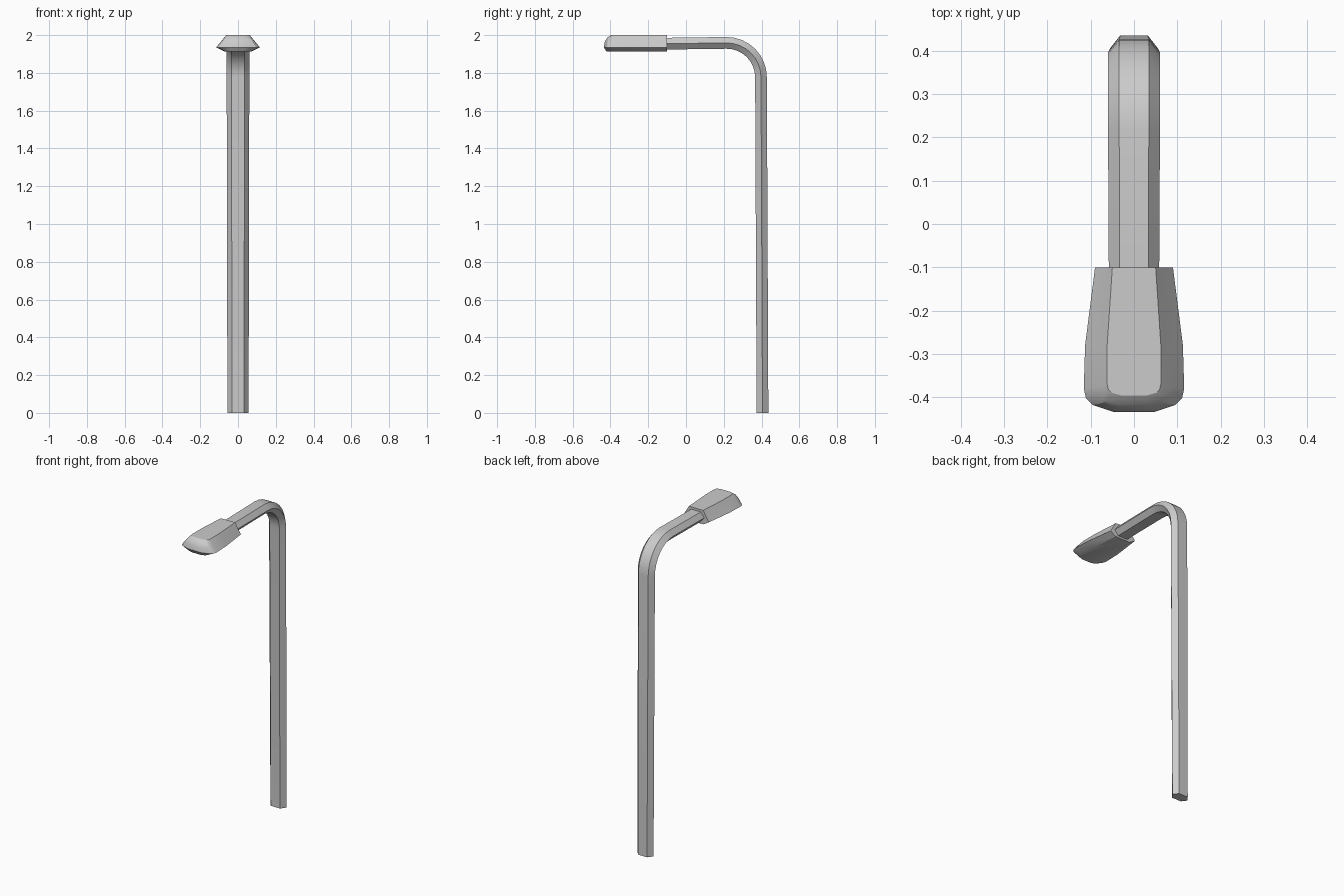
import bpy, bmesh, math

if "Cube" in bpy.data.objects:
    bpy.data.objects.remove(bpy.data.objects["Cube"])


def make_object(name, verts, faces):
    mesh = bpy.data.meshes.new(name)
    mesh.from_pydata(verts, [], faces)
    bm = bmesh.new()
    bm.from_mesh(mesh)
    bmesh.ops.recalc_face_normals(bm, faces=bm.faces[:])
    bm.to_mesh(mesh)
    bm.free()
    ob = bpy.data.objects.new(name, mesh)
    bpy.context.collection.objects.link(ob)
    bpy.ops.object.select_all(action='DESELECT')
    bpy.context.view_layer.objects.active = ob
    ob.select_set(True)
    bpy.ops.object.shade_smooth_by_angle(angle=math.radians(28))
    return ob


def loft(name, rings):
    """Join equal-sized closed rings and cap both ends."""
    n = len(rings[0])
    verts = [p for ring in rings for p in ring]
    faces = [(r * n + i, r * n + (i + 1) % n, (r + 1) * n + (i + 1) % n, (r + 1) * n + i)
             for r in range(len(rings) - 1) for i in range(n)]
    faces += [tuple(range(n)), tuple(range(len(verts) - n, len(verts)))]
    return make_object(name, verts, faces)


# Pole and arm: flattened hexagon swept up, round the bend and forward
# station = (y, z, angle of the section's outward direction, half width)
stations = [(0.405, 0, 0, 0.056)]
for i in range(9):
    a = math.pi / 2 * i / 8
    stations.append((0.215 + 0.182 * math.cos(a), 1.777 + 0.182 * math.sin(a), a, 0.06))
stations.append((-0.15, 1.954, math.pi / 2, 0.058))

rings = []
for y, z, a, w in stations:
    section = [(w, 0), (w * 0.57, 0.031), (-w * 0.57, 0.031),
               (-w, 0), (-w * 0.57, -0.031), (w * 0.57, -0.031)]
    rings.append([(x, y + d * math.cos(a), z + d * math.sin(a)) for x, d in section])
loft("pole_and_arm", rings)

# Lamp head: stacked plan outlines, half of each given from rear to front
outlines = [
    (1.912, [(0.052, -0.1), (0.066, -0.28), (0.068, -0.38), (0.066, -0.40),
             (0.058, -0.411), (0.03, -0.42)]),
    (1.935, [(0.090, -0.1), (0.113, -0.28), (0.116, -0.38), (0.111, -0.403),
             (0.096, -0.418), (0.045, -0.435)]),
    (1.965, [(0.071, -0.1), (0.089, -0.28), (0.091, -0.377), (0.088, -0.400),
             (0.077, -0.415), (0.04, -0.43)]),
    (1.986, [(0.059, -0.1), (0.073, -0.28), (0.074, -0.375), (0.071, -0.396),
             (0.062, -0.409), (0.033, -0.417)]),
    (2.0, [(0.050, -0.1), (0.062, -0.28), (0.062, -0.37), (0.059, -0.383),
           (0.052, -0.390), (0.03, -0.396)]),
]
loft("lamp_head", [[(x, y, z) for x, y in half] + [(-x, y, z) for x, y in reversed(half)]
                   for z, half in outlines])
